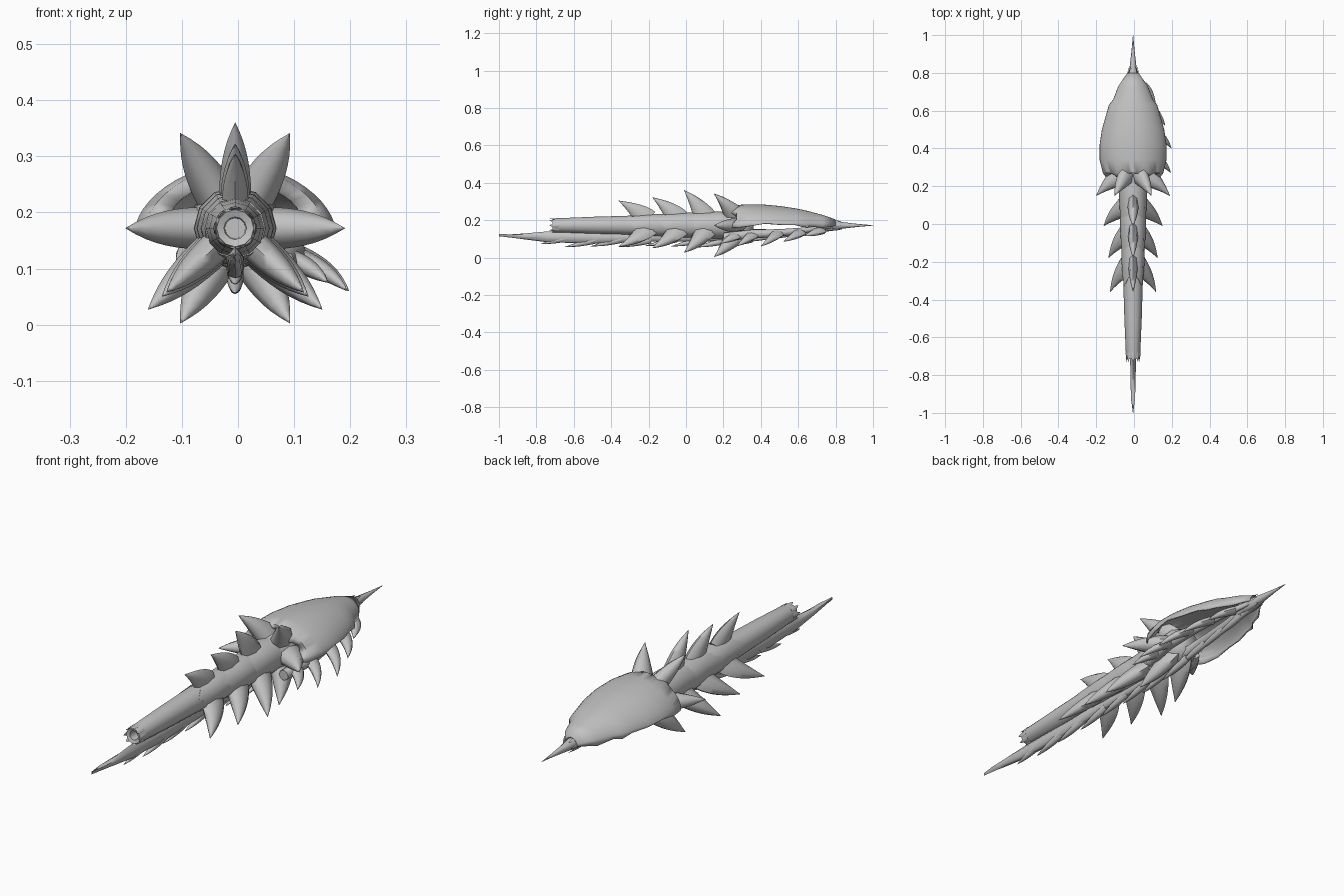
import bpy, bmesh, math
from mathutils import Vector

if "Cube" in bpy.data.objects:
    bpy.data.objects.remove(bpy.data.objects["Cube"])

CX, CZ = -0.005, 0.172
mat = bpy.data.materials.new("dull_grey")
mat.diffuse_color = (0.54, 0.54, 0.54, 1)
mat.use_nodes = True
mat.node_tree.nodes["Principled BSDF"].inputs["Base Color"].default_value = mat.diffuse_color


def make(name, rings, closed=True, caps=True, angle=62):
    """Skin a list of equal-length point rings into one object."""
    bm = bmesh.new()
    rows = [[bm.verts.new((p[0] + CX, p[1], p[2])) for p in r] for r in rings]
    n = len(rows[0])
    for a, b in zip(rows, rows[1:]):
        for i in range(n if closed else n - 1):
            j = (i + 1) % n
            bm.faces.new((a[i], a[j], b[j], b[i]))
    if caps and closed:
        bm.faces.new(rows[0])
        bm.faces.new(rows[-1])
    bmesh.ops.recalc_face_normals(bm, faces=bm.faces)
    me = bpy.data.meshes.new(name)
    bm.to_mesh(me)
    bm.free()
    ob = bpy.data.objects.new(name, me)
    bpy.context.collection.objects.link(ob)
    me.materials.append(mat)
    bpy.ops.object.select_all(action='DESELECT')
    ob.select_set(True)
    bpy.context.view_layer.objects.active = ob
    bpy.ops.object.shade_smooth_by_angle(angle=math.radians(angle))
    return ob


def thorn(name, base, ctrl, tip, side, width, thick, power=2.0):
    """Curved thorn along a bent path, with a leaf-shaped outline."""
    b, c, t, s = Vector(base), Vector(ctrl), Vector(tip), Vector(side)
    rings = []
    for k in range(10):
        u = k / 9
        p = b * (1 - u) ** 2 + c * 2 * u * (1 - u) + t * u * u
        tan = ((c - b) * (1 - u) + (t - c) * u).normalized()
        nrm = tan.cross(s).normalized()
        fw = max(1 - u ** (power + 0.8), 0.015)
        ft = max(1 - u ** (power * 0.7), 0.015)
        rings.append([p + s * (width * fw * math.cos(q)) + nrm * (thick * ft * math.sin(q))
                      for q in [i * math.pi / 4 for i in range(8)]])
    return make(name, rings)


def radial(deg, r, y):
    a = math.radians(deg)
    return Vector((r * math.cos(a), y, CZ + r * math.sin(a)))


def radial_thorn(name, deg, tip_y, tip_r, base_y, width, thick):
    a = math.radians(deg)
    thorn(name, radial(deg, 0.03, base_y), radial(deg, tip_r * 0.6, base_y - 0.045),
          radial(deg, tip_r, tip_y), (-math.sin(a), 0, math.cos(a)), width, thick)


def tube(name, stations, seg=12, jag=0.0, lobes=3, turn=0.0, caps=True):
    """Round sleeve; the front ring is drawn out into pointed lobes."""
    rings = []
    for k, (y, r) in enumerate(stations):
        ring = []
        for i in range(seg):
            d = 360 * i / seg
            w = abs(((d - turn) * lobes / 360) % 1 - 0.5) * 2
            ring.append(radial(d, r, y - (jag * w if k == 0 else 0)))
        rings.append(ring)
    return make(name, rings, caps=caps)


# Barrel with a recessed muzzle
tube("barrel", [(-0.55, 0.018), (-0.71, 0.02), (-0.715, 0.033), (-0.69, 0.038),
                (-0.5, 0.046), (-0.3, 0.052), (0.0, 0.056), (0.3, 0.06)], 12)
for i in range(8):
    d = i * 45
    a = math.radians(d)
    thorn("muzzle_tooth", radial(d, 0.033, -0.68), radial(d, 0.034, -0.70),
          radial(d, 0.036, -0.73), (-math.sin(a), 0, math.cos(a)), 0.012, 0.006)

# Overlapping sleeves with pointed front edges
for y, r, length in ((-0.25, 0.057, 0.24), (-0.09, 0.064, 0.22), (0.06, 0.069, 0.25)):
    tube("sleeve", [(y, r - 0.003), (y + 0.05, r + 0.004), (y + 0.12, r + 0.005),
                    (y + length, r - 0.006)], 12, 0.08, 3, 30)

# Three rows of thorns along the barrel
for tip_y, base_y, top_r, low_r, w in ((-0.36, -0.21, 0.132, 0.167, 0.028),
                                       (-0.18, -0.04, 0.15, 0.178, 0.031),
                                       (-0.01, 0.11, 0.188, 0.212, 0.034)):
    radial_thorn("top_thorn", 90, tip_y, top_r, base_y, w * 0.85, 0.062)
    for deg in (223, 317):
        radial_thorn("lower_thorn", deg, tip_y, low_r, base_y, w, 0.062)

# Crown of six thorns and the collar they grow from
for i in range(6):
    radial_thorn("crown_thorn", i * 60, 0.15, 0.195, 0.28, 0.038, 0.066)
tube("crown_collar", [(0.19, 0.066), (0.25, 0.078), (0.31, 0.083), (0.36, 0.05)], 12)

# Domed rear shell, open underneath, with a ragged rim: y, half width, height, rim level
profile = ((0.22, 0.125, 0.085, 0.165), (0.27, 0.16, 0.105, 0.16), (0.34, 0.177, 0.109, 0.168),
           (0.42, 0.177, 0.107, 0.182), (0.5, 0.165, 0.1, 0.176), (0.58, 0.142, 0.088, 0.175),
           (0.63, 0.128, 0.078, 0.163), (0.66, 0.105, 0.071, 0.168), (0.73, 0.078, 0.052, 0.158),
           (0.8, 0.03, 0.028, 0.17))
rings = []
for k, (y, w, h, rim) in enumerate(profile):
    ring = []
    for i in range(25):
        a = math.pi * i / 24
        s = math.sin(a)
        front = 0.05 * abs(math.sin(a * 3)) if k == 0 else 0
        z = 0.176 + h * s ** 1.3
        ring.append((w * math.cos(a), y + front, rim if i in (0, 24) else z))
    rings.append(ring)
shell = make("rear_shell", rings, closed=False)
sol = shell.modifiers.new("thickness", 'SOLIDIFY')
sol.thickness = 0.006
sol.offset = -1

# Rear spine tip with small collar barbs
tube("tail_spike", [(0.7, 0.03), (0.79, 0.026), (0.84, 0.017), (0.92, 0.008), (1.0, 0.0008)], 8)
for d in range(0, 360, 60):
    a = math.radians(d)
    thorn("tail_barb", radial(d, 0.022, 0.73), radial(d, 0.03, 0.78),
          radial(d, 0.024, 0.835), (-math.sin(a), 0, math.cos(a)), 0.012, 0.006)

# Keel blade running beneath the barrel to the tail: y, low, high, half width
keel = ((-1.0, 0.114, 0.116, 0.001), (-0.93, 0.106, 0.123, 0.010), (-0.86, 0.097, 0.129, 0.013),
        (-0.74, 0.082, 0.14, 0.015), (-0.5, 0.075, 0.142, 0.016), (-0.2, 0.085, 0.14, 0.016),
        (0.1, 0.085, 0.135, 0.018), (0.3, 0.098, 0.155, 0.02), (0.4, 0.108, 0.152, 0.02),
        (0.5, 0.118, 0.15, 0.02), (0.63, 0.133, 0.16, 0.018), (0.7, 0.142, 0.175, 0.018),
        (0.8, 0.158, 0.185, 0.014))
make("keel_blade", [[(-w, y, (lo + hi) / 2 + 0.01), (-w * 0.8, y, lo + 0.006), (0, y, lo),
                     (w * 0.8, y, lo + 0.006), (w, y, (lo + hi) / 2 + 0.01), (0, y, hi)]
                    for y, lo, hi, w in keel])

# Swept teeth under the keel
for y, z in ((-0.78, 0.072), (-0.65, 0.056), (-0.51, 0.06), (-0.36, 0.056), (-0.22, 0.062),
             (-0.08, 0.06), (0.05, 0.055), (0.18, 0.06), (0.3, 0.085), (0.42, 0.1),
             (0.54, 0.115), (0.65, 0.132)):
    thorn("keel_tooth", (0, y + 0.17, z + 0.04), (0, y + 0.07, z + 0.012), (0, y, z),
          (1, 0, 0), 0.015, 0.02)

# Side arm on the right: slim rib carrying hanging thorns
arm = ((0.2, 0.085, 0.11, 0.022), (0.35, 0.105, 0.125, 0.024), (0.5, 0.095, 0.132, 0.02),
       (0.65, 0.065, 0.147, 0.015), (0.79, 0.015, 0.17, 0.010))
make("right_arm", [[(x + r * math.cos(q), y, z + r * math.sin(q))
                    for q in [i * math.pi / 4 for i in range(8)]] for y, x, z, r in arm])
for y, x, z, bx, bz in ((0.18, 0.165, 0.075, 0.09, 0.12), (0.27, 0.2, 0.06, 0.10, 0.125),
                        (0.40, 0.203, 0.06, 0.10, 0.13), (0.52, 0.17, 0.085, 0.08, 0.135),
                        (0.63, 0.12, 0.115, 0.05, 0.145)):
    thorn("arm_thorn", (bx, y + 0.09, bz), (bx + (x - bx) * 0.65, y + 0.06, bz - (bz - z) * 0.4),
          (x, y, z), Vector((bz - z, 0, x - bx)).normalized(), 0.018, 0.036)

# Broken stub on the left
thorn("left_stub", (-0.06, 0.32, 0.145), (-0.09, 0.29, 0.13), (-0.105, 0.22, 0.112),
      (0.5, 0, -0.866), 0.022, 0.025)
